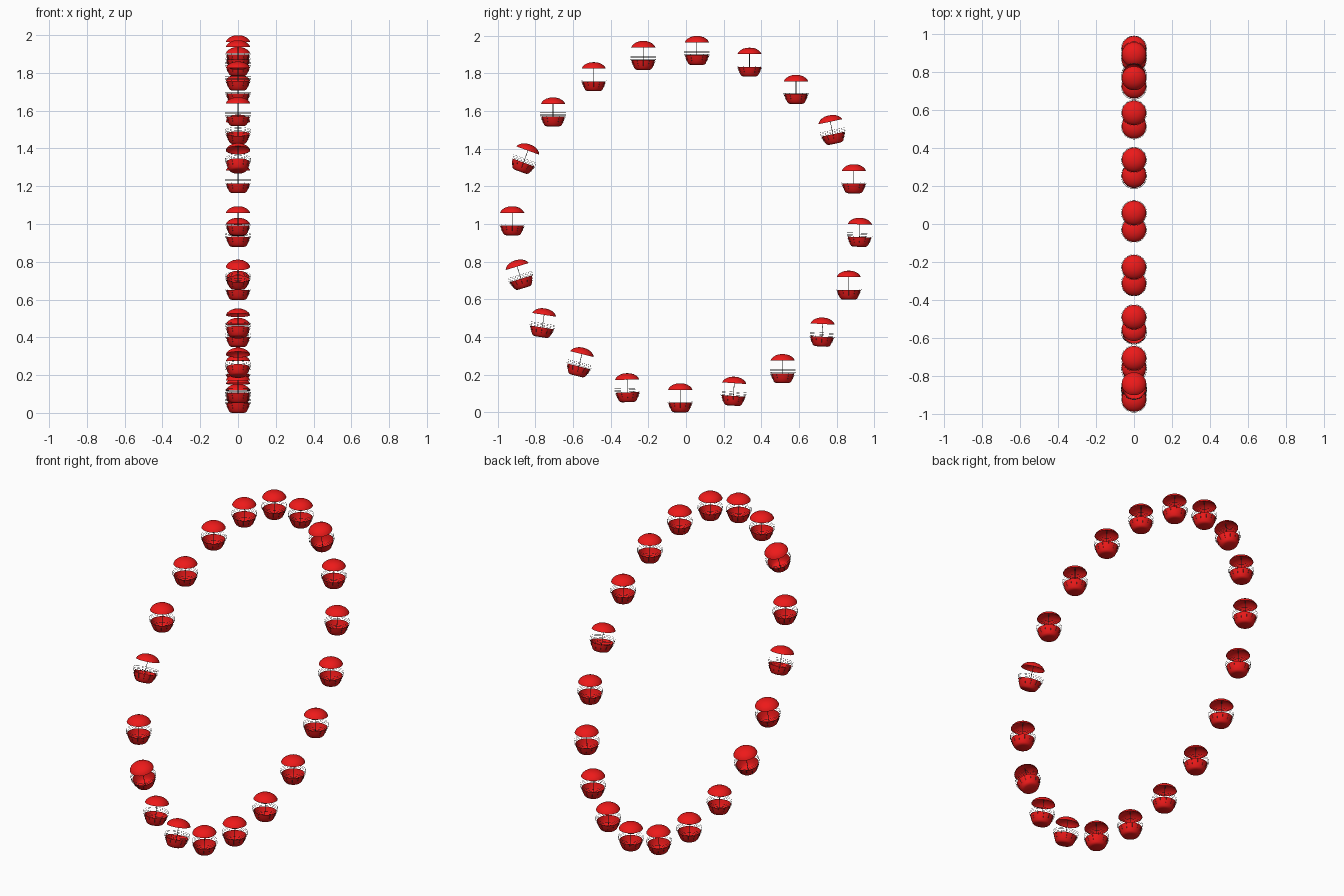
import bpy, bmesh, math
from mathutils import Matrix, Vector

if "Cube" in bpy.data.objects:
    bpy.data.objects.remove(bpy.data.objects["Cube"])

red = bpy.data.materials.new("red_paint")
red.diffuse_color = (0.85, 0.01, 0.01, 1)
red.use_nodes = True
red.node_tree.nodes["Principled BSDF"].inputs["Base Color"].default_value = red.diffuse_color
dark = bpy.data.materials.new("dark_metal")
dark.diffuse_color = (0.08, 0.08, 0.08, 1)
dark.use_nodes = True
dark.node_tree.nodes["Principled BSDF"].inputs["Base Color"].default_value = dark.diffuse_color


def finish(bm, name, mat):
    bmesh.ops.recalc_face_normals(bm, faces=bm.faces)
    me = bpy.data.meshes.new(name)
    bm.to_mesh(me)
    bm.free()
    me.materials.append(mat)
    me.shade_smooth()
    me.set_sharp_from_angle(angle=math.radians(35))
    return me


def lathe(bm, profile, steps=32, closed=False):
    vs = [bm.verts.new((r, 0, z)) for r, z in profile]
    n = len(vs)
    es = [bm.edges.new((vs[i], vs[(i + 1) % n])) for i in range(n if closed else n - 1)]
    bmesh.ops.spin(bm, geom=vs + es, axis=(0, 0, 1), cent=(0, 0, 0),
                   angle=math.tau, steps=steps, use_duplicate=False)
    bmesh.ops.remove_doubles(bm, verts=bm.verts, dist=1e-5)


def rod(bm, a, b, r, sides=6):
    a, b = Vector(a), Vector(b)
    d = b - a
    m = Matrix.Translation((a + b) / 2) @ d.to_track_quat('Z', 'Y').to_matrix().to_4x4()
    bmesh.ops.create_cone(bm, cap_ends=True, segments=sides, radius1=r, radius2=r,
                          depth=d.length, matrix=m)


# Shallow domed canopy, hollow underneath
bm = bmesh.new()
lathe(bm, [(0, .077), (.02, .0755), (.036, .0705), (.05, .062), (.059, .053), (.0645, .0425),
           (.063, .0425), (.058, .052), (.049, .0605), (.035, .069), (.02, .074), (0, .0755)])
roof = finish(bm, "roof", red)

# Round open tub with flat bottom
bm = bmesh.new()
lathe(bm, [(0, -.077), (.032, -.077), (.041, -.074), (.047, -.068), (.053, -.055),
           (.058, -.042), (.0625, -.025), (.061, -.025), (.0565, -.042), (.0515, -.055),
           (.0455, -.067), (.04, -.072), (.032, -.075), (0, -.075)])
tub = finish(bm, "tub", red)

# Central pole
bm = bmesh.new()
rod(bm, (0, 0, -.075), (0, 0, .0755), .0015, 10)
pole = finish(bm, "centre_pole", dark)

# Thin guard rings around the tub rim, carried on struts
bm = bmesh.new()
for z in (-.004, -.012, -.02):
    lathe(bm, [(.0675 + .0006 * math.cos(a), z + .0006 * math.sin(a))
               for a in (0, math.pi / 2, math.pi, 1.5 * math.pi)], closed=True)
for i in range(12):
    c, s = math.cos(i * math.tau / 12), math.sin(i * math.tau / 12)
    rod(bm, (.0675 * c, .0675 * s, -.02), (.054 * c, .054 * s, -.055), .0006, 4)
rails = finish(bm, "guard_rails", dark)

# Twenty cabins around the wheel; some have swung (index runs clockwise from the top)
swing = {-4: -20, 3: 12, 5: -2, 7: -3, 9: -4, 11: 2, 12: -14, 13: -9, 14: 17}
for i in range(-4, 16):
    a = math.radians(86.4 - 17.83 * i)
    place = (Matrix.Translation((0, .924 * math.cos(a), 1 + .924 * math.sin(a)))
             @ Matrix.Rotation(math.radians(swing.get(i, 0)), 4, 'X'))
    for me in (roof, tub, pole, rails):
        ob = bpy.data.objects.new(f"cabin_{i + 5}_{me.name}", me)
        bpy.context.collection.objects.link(ob)
        ob.matrix_world = place
